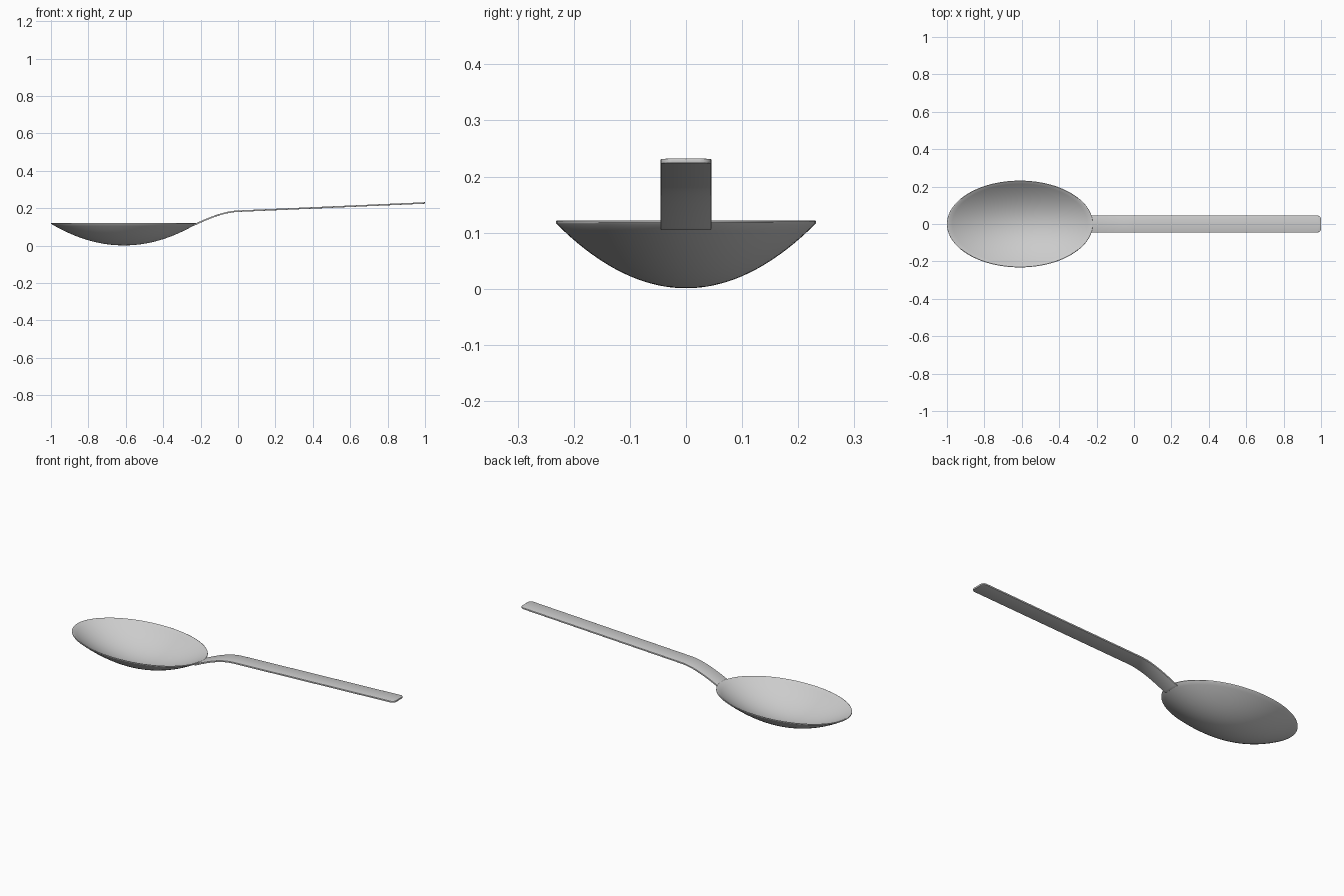
import bpy, bmesh, math

if "Cube" in bpy.data.objects:
    bpy.data.objects.remove(bpy.data.objects["Cube"])

def make_object(name, bm):
    bmesh.ops.recalc_face_normals(bm, faces=bm.faces[:])
    me = bpy.data.meshes.new(name)
    bm.to_mesh(me)
    bm.free()
    ob = bpy.data.objects.new(name, me)
    bpy.context.collection.objects.link(ob)
    bpy.context.view_layer.objects.active = ob
    for o in bpy.context.selected_objects:
        o.select_set(False)
    ob.select_set(True)
    return ob

# bowl: elliptical rings along a parabolic profile, outside then inside
CX, A, B, N, RINGS = -0.61, 0.39, 0.232, 96, 18
DEPTH, WALL, BASE = 0.115, 0.007, 0.001
radii = [i / RINGS for i in range(1, RINGS + 1)]
profile = [(r * 0.996, BASE + DEPTH * r * r) for r in radii]
profile += [(1.0, 0.118), (0.998, 0.121), (0.99, 0.122)]
profile += [(r * 0.98, BASE + WALL + (DEPTH - 0.002) * r * r) for r in reversed(radii)]
bm = bmesh.new()
rings = []
for r, z in profile:
    rings.append([bm.verts.new((CX + A * r * math.cos(2 * math.pi * k / N),
                                B * r * math.sin(2 * math.pi * k / N), z)) for k in range(N)])
for lo, hi in zip(rings, rings[1:]):
    for k in range(N):
        j = (k + 1) % N
        bm.faces.new((lo[k], lo[j], hi[j], hi[k]))
for ring, z in ((rings[0], BASE), (rings[-1], BASE + WALL)):
    c = bm.verts.new((CX, 0, z))
    for k in range(N):
        bm.faces.new((ring[k], ring[(k + 1) % N], c))
make_object("bowl", bm)
bpy.ops.object.shade_smooth_by_angle(angle=math.radians(40))

# handle: curved neck, straight stem and a tip with rounded corners
X0, Z0, Z1, W, TIP = -0.24, 0.108, 0.184, 0.045, 0.02

def height(x):
    if x >= 0:
        return Z1 + (0.228 - Z1) * x
    t, L = (x - X0) / -X0, -X0
    return ((2*t**3 - 3*t**2 + 1) * Z0 + (t**3 - 2*t**2 + t) * L * 0.47
            + (3*t**2 - 2*t**3) * Z1 + (t**3 - t**2) * L * 0.044)

stations = [(X0 * (1 - i / 20), W) for i in range(20)]
stations += [(0.98 * i / 8, W) for i in range(9)]
for i in range(1, 7):
    a = math.pi / 2 * i / 6
    stations.append((1 - TIP + TIP * math.sin(a), W - TIP + TIP * math.cos(a)))
bm = bmesh.new()
rows = [[bm.verts.new((x, s * w, height(x))) for s in (-1, 0, 1)] for x, w in stations]
for p, q in zip(rows, rows[1:]):
    for k in range(2):
        bm.faces.new((p[k], q[k], q[k + 1], p[k + 1]))
handle = make_object("handle", bm)
sol = handle.modifiers.new("thickness", "SOLIDIFY")
sol.thickness, sol.offset = 0.008, 0
bev = handle.modifiers.new("soft_edges", "BEVEL")
bev.width, bev.segments, bev.angle_limit = 0.002, 2, math.radians(50)
bpy.ops.object.shade_smooth_by_angle(angle=math.radians(40))
